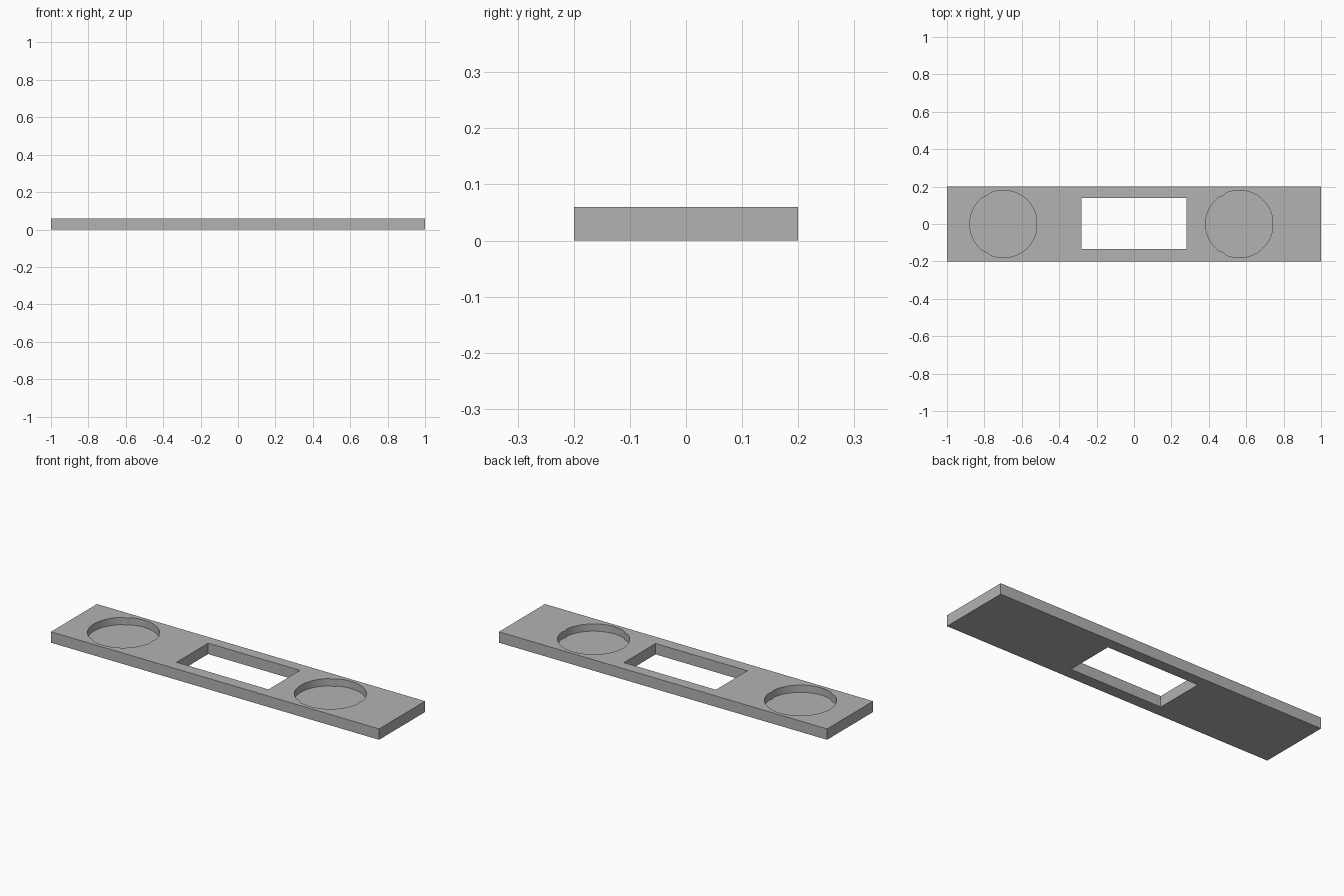
import bpy
import bmesh
from math import cos, sin, radians, pi

if "Cube" in bpy.data.objects:
    bpy.data.objects.remove(bpy.data.objects["Cube"], do_unlink=True)

THICK = 0.06
POCKET_FLOOR = 0.02

grey = bpy.data.materials.new("plain grey")
grey.use_nodes = True
colour = (0.45, 0.45, 0.45, 1)
grey.diffuse_color = colour
grey.node_tree.nodes["Principled BSDF"].inputs["Base Color"].default_value = colour


def prism(name, outline, z0, z1):
    """Extrude a closed 2D outline from z0 to z1."""
    bm = bmesh.new()
    face = bm.faces.new([bm.verts.new((x, y, z0)) for x, y in outline])
    top = bmesh.ops.extrude_face_region(bm, geom=[face])["geom"]
    verts = [v for v in top if isinstance(v, bmesh.types.BMVert)]
    bmesh.ops.translate(bm, verts=verts, vec=(0, 0, z1 - z0))
    bmesh.ops.recalc_face_normals(bm, faces=bm.faces)
    mesh = bpy.data.meshes.new(name)
    bm.to_mesh(mesh)
    bm.free()
    mesh.materials.append(grey)
    obj = bpy.data.objects.new(name, mesh)
    bpy.context.collection.objects.link(obj)
    return obj


def rectangle(x0, x1, y0, y1):
    return [(x0, y0), (x1, y0), (x1, y1), (x0, y1)]


def ribbed_circle(cx, radius=0.18, rib=0.006, half_width=9, steps=180):
    """Circle with three small inward grip ribs, 120 degrees apart."""
    points = []
    for i in range(steps):
        deg = 360 * i / steps
        off = abs((deg + 60) % 120 - 60)
        bump = rib * (1 + cos(pi * off / half_width)) / 2 if off < half_width else 0
        r = radius - bump
        points.append((cx + r * cos(radians(deg)), r * sin(radians(deg))))
    return points


# Plate
plate = prism("plate", rectangle(-1, 1, -0.2, 0.2), 0, THICK)

# Through window and two round blind pockets
cutters = [prism("window_cutter", rectangle(-0.28, 0.28, -0.135, 0.14), -0.1, 0.2)]
for side, cx in (("right", -0.698), ("left", 0.563)):
    cutters.append(prism(side + "_pocket_cutter", ribbed_circle(cx), POCKET_FLOOR, 0.2))

bpy.context.view_layer.objects.active = plate
for cutter in cutters:
    cutter.hide_render = True
    mod = plate.modifiers.new(cutter.name, "BOOLEAN")
    mod.operation = "DIFFERENCE"
    mod.solver = "EXACT"
    mod.object = cutter
    bpy.ops.object.modifier_apply(modifier=mod.name)
    bpy.data.objects.remove(cutter, do_unlink=True)

# Smooth pocket walls, sharp rims
bpy.ops.object.select_all(action="DESELECT")
plate.select_set(True)
bpy.ops.object.shade_smooth_by_angle(angle=radians(30))
